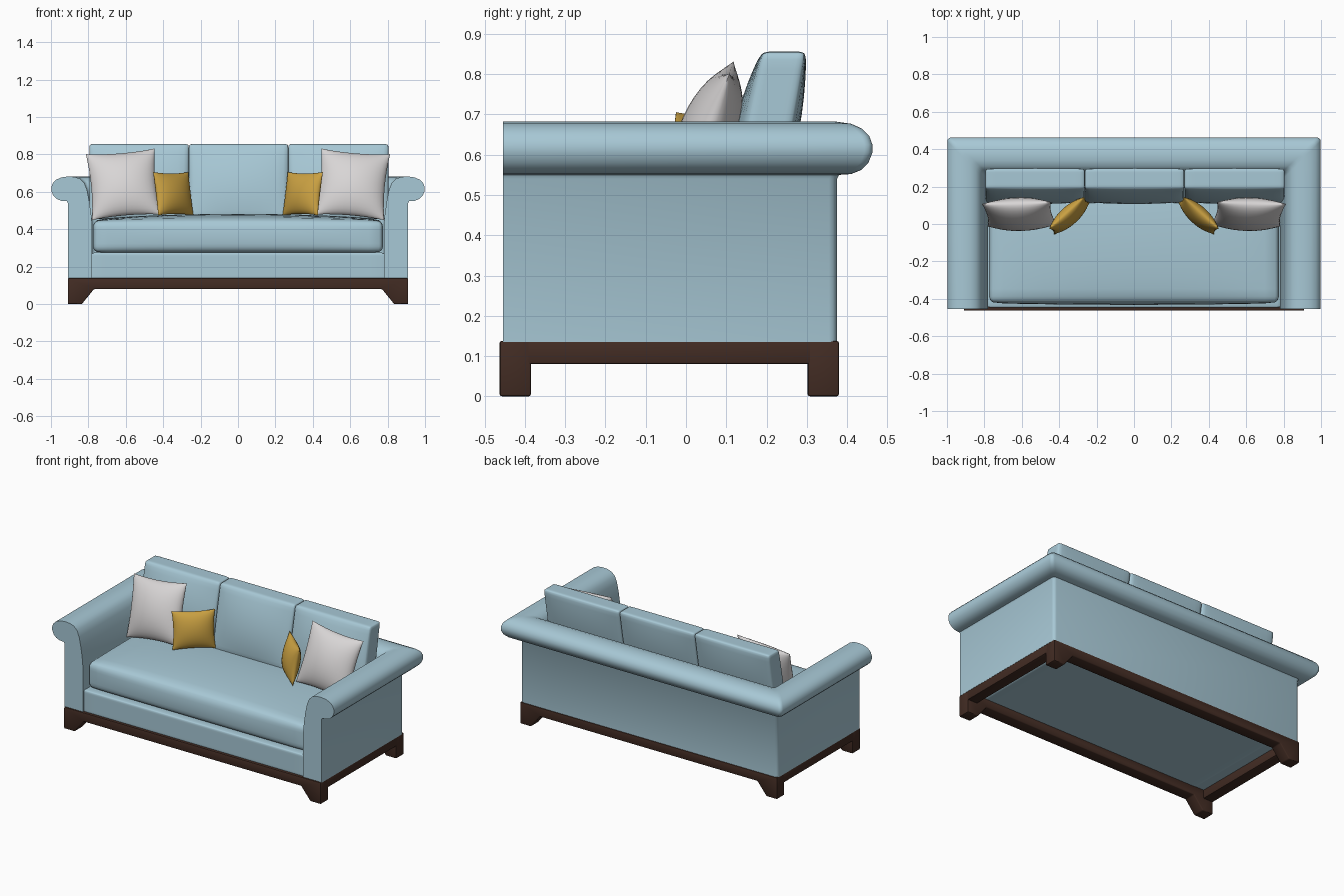
import bpy, bmesh, math
from mathutils import Matrix, Vector

if "Cube" in bpy.data.objects:
    bpy.data.objects.remove(bpy.data.objects["Cube"])


def material(name, rgb):
    m = bpy.data.materials.new(name)
    m.diffuse_color = (*rgb, 1)
    m.use_nodes = True
    m.node_tree.nodes["Principled BSDF"].inputs["Base Color"].default_value = m.diffuse_color
    return m


BLUE = material("pale blue fabric", (0.39, 0.58, 0.67))
WOOD = material("dark brown wood", (0.055, 0.025, 0.017))
WHITE = material("off white fabric", (0.69, 0.67, 0.67))
GOLD = material("mustard fabric", (0.60, 0.36, 0.055))


def finish(name, bm, mat, angle=40):
    bmesh.ops.recalc_face_normals(bm, faces=bm.faces[:])
    me = bpy.data.meshes.new(name)
    bm.to_mesh(me)
    bm.free()
    me.materials.append(mat)
    ob = bpy.data.objects.new(name, me)
    bpy.context.collection.objects.link(ob)
    bpy.ops.object.select_all(action='DESELECT')
    ob.select_set(True)
    bpy.context.view_layer.objects.active = ob
    bpy.ops.object.shade_smooth_by_angle(angle=math.radians(angle))
    return ob


def soft_box(name, lo, hi, r, mat, front=0, back=0, top=0, shear=0, cuts=13):
    """Rounded box with domed front, back and top; shear leans it backwards."""
    lo, hi = Vector(lo), Vector(hi)
    c, h = (lo + hi) / 2, (hi - lo) / 2
    bm = bmesh.new()
    bmesh.ops.create_cube(bm, size=2)
    bmesh.ops.subdivide_edges(bm, edges=bm.edges[:], cuts=cuts, use_grid_fill=True)
    for v in bm.verts:
        s = Vector([math.sin(a * math.pi / 2) for a in v.co])
        p = Vector([s[i] * h[i] for i in range(3)])
        q = Vector([max(-(h[i] - r), min(h[i] - r, p[i])) for i in range(3)])
        p = q + (p - q).normalized() * r if (p - q).length > 1e-7 else p
        x2, y2, z2 = [1 - (p[i] / h[i]) ** 2 for i in range(3)]
        p.y += (-front * max(0, -s.y) + back * max(0, s.y)) * x2 ** 0.6 * z2
        p.z += top * max(0, s.z) * x2 ** 0.6 * y2 ** 0.6
        p.y += shear * p.z
        v.co = c + p
    return finish(name, bm, mat)


def pillow(name, size, thick, loc, rot, mat, n=18):
    """Square throw pillow with pinched corners."""
    bm = bmesh.new()
    for side in (-1, 1):
        g = []
        for i in range(n + 1):
            row = []
            for j in range(n + 1):
                u = math.sin((2 * i / n - 1) * math.pi / 2)
                w = math.sin((2 * j / n - 1) * math.pi / 2)
                a, b = max(0, 1 - u * u), max(0, 1 - w * w)
                row.append(bm.verts.new((
                    u * size[0] / 2 * (1 - 0.07 * b),
                    side * thick / 2 * (a * b) ** 0.55,
                    w * size[1] / 2 * (1 - 0.07 * a))))
            g.append(row)
        for i in range(n):
            for j in range(n):
                bm.faces.new((g[i][j], g[i + 1][j], g[i + 1][j + 1], g[i][j + 1]))
    bmesh.ops.remove_doubles(bm, verts=bm.verts[:], dist=1e-5)
    rx, ry, rz = [math.radians(a) for a in rot]
    bm.transform(Matrix.Translation(loc) @ Matrix.Rotation(rz, 4, 'Z')
                 @ Matrix.Rotation(rx, 4, 'X') @ Matrix.Rotation(ry, 4, 'Y'))
    return finish(name, bm, mat, 60)


def prism(name, pts, y0, y1, mat, bevel=0.006):
    """Extrude an x-z outline along y with softened edges."""
    bm = bmesh.new()
    f = bm.faces.new([bm.verts.new((x, y0, z)) for x, z in pts])
    ext = bmesh.ops.extrude_face_region(bm, geom=[f])
    for v in ext["geom"]:
        if isinstance(v, bmesh.types.BMVert):
            v.co.y = y1
    bmesh.ops.recalc_face_normals(bm, faces=bm.faces[:])
    bmesh.ops.bevel(bm, geom=bm.edges[:], offset=bevel, segments=2,
                    affect='EDGES', profile=0.5)
    return finish(name, bm, mat)


# Arms and back: one rolled profile (outward offset, height) swept round a U
profile = [(0, 0.135), (0, 0.54), (0.005, 0.55), (0.035, 0.552), (0.06, 0.562),
           (0.078, 0.58), (0.088, 0.605), (0.088, 0.625), (0.08, 0.647),
           (0.062, 0.665), (0.035, 0.677), (0, 0.682), (-0.035, 0.68),
           (-0.065, 0.67), (-0.088, 0.648), (-0.103, 0.61), (-0.115, 0.55),
           (-0.125, 0.48), (-0.13, 0.42), (-0.13, 0.135)]
XO, YF, YB, RC = 0.91, -0.455, 0.375, 0.02
bm = bmesh.new()
rings = []
for o, z in profile:
    x, y = XO + o, YB + o
    half = [(x, YF)]
    for k in range(4):
        a = k / 3 * math.pi / 2
        half.append((x - RC + RC * math.cos(a), y - RC + RC * math.sin(a)))
    path = half + [(-px, py) for px, py in reversed(half)]
    rings.append([bm.verts.new((px, py, z)) for px, py in path])
count = len(rings)
for i in range(count):
    a, b = rings[i], rings[(i + 1) % count]
    for k in range(len(a) - 1):
        bm.faces.new((a[k], a[k + 1], b[k + 1], b[k]))
bm.faces.new([r[0] for r in rings])
bm.faces.new([r[-1] for r in rings])
finish("rolled_arms_and_back", bm, BLUE)

# Seat deck and cushions
soft_box("seat_deck", (-0.785, -0.447, 0.132), (0.785, 0.27, 0.275), 0.01, BLUE)
soft_box("seat_cushion", (-0.775, -0.42, 0.275), (0.775, 0.25, 0.445), 0.035, BLUE,
         front=0.012, top=0.037)
for i, (x0, x1) in enumerate([(-0.795, -0.263), (-0.263, 0.269), (0.269, 0.805)]):
    soft_box(f"back_cushion_{i + 1}", (x0, 0.15, 0.455), (x1, 0.26, 0.856), 0.016,
             BLUE, front=0.032, back=0.02, shear=0.19)

# Throw pillows, mirrored left and right
for s, side in ((-1, "left"), (1, "right")):
    pillow(f"white_pillow_{side}", (0.37, 0.375), 0.15, (s * 0.613, 0.052, 0.64),
           (-19, s * 5, 0), WHITE)
    pillow(f"gold_pillow_{side}", (0.255, 0.235), 0.095, (s * 0.346, 0.045, 0.59),
           (-10, 0, -s * 42), GOLD)

# Wooden plinth: rails and shaped corner legs
W, F, B = 0.91, -0.463, 0.38
for name, y0, y1 in (("front", F, F + 0.078), ("back", B - 0.078, B)):
    # rail and both legs as a single outline
    prism(f"{name}_rail_and_legs",
          [(-W, 0), (-0.835, 0), (-0.77, 0.08), (0.77, 0.08), (0.835, 0),
           (W, 0), (W, 0.138), (-W, 0.138)], y0, y1, WOOD)
for s, side in ((-1, "left"), (1, "right")):
    xs = sorted((s * W, s * (W - 0.07)))
    prism(f"side_rail_{side}", [(xs[0], 0.08), (xs[1], 0.08), (xs[1], 0.138),
          (xs[0], 0.138)], F + 0.06, B - 0.06, WOOD)
